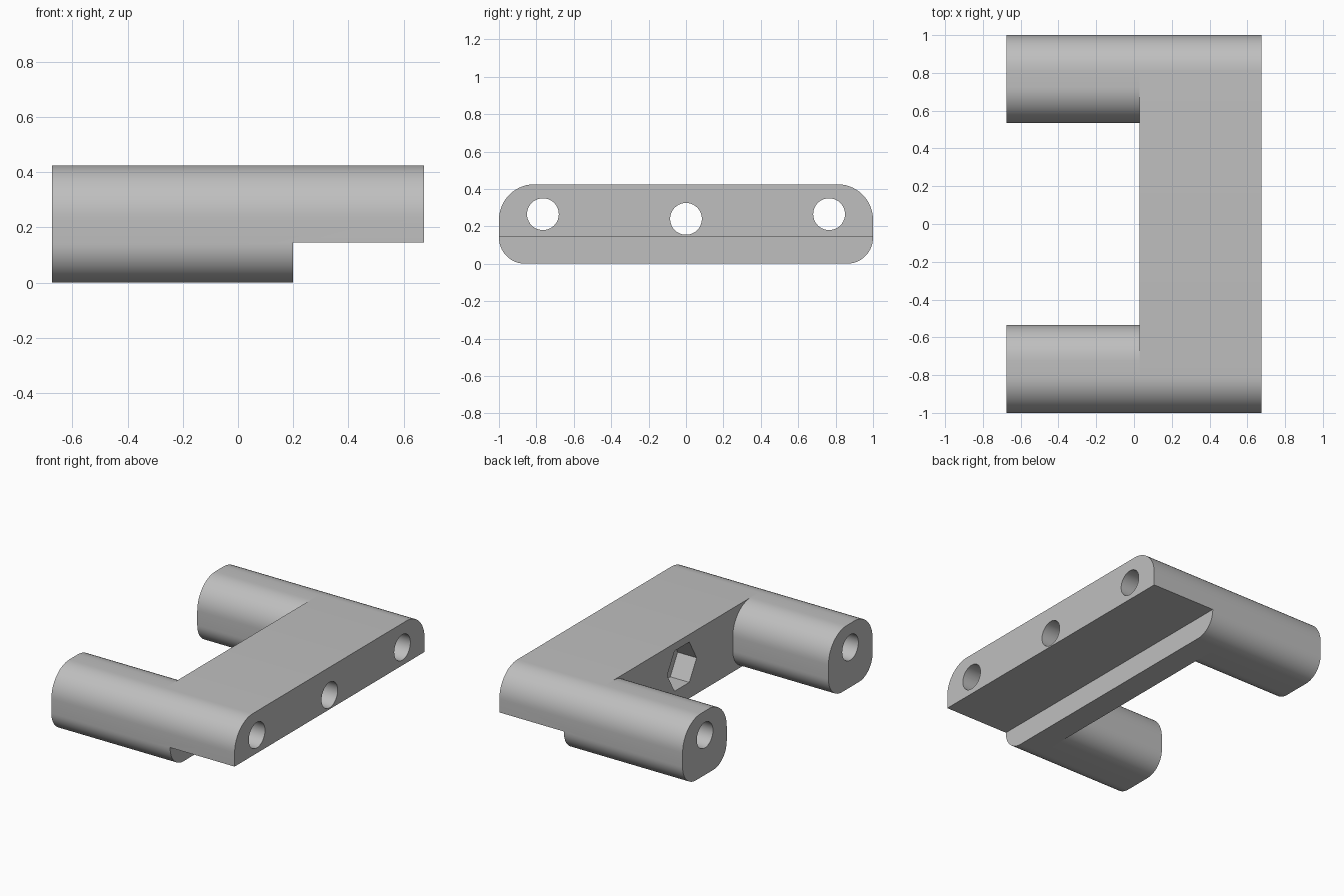
import bpy, bmesh, math
from mathutils import Matrix

cube = bpy.data.objects.get("Cube")
if cube:
    bpy.data.objects.remove(cube, do_unlink=True)

BACK, INNER, STEP, FRONT = -0.675, 0.03, 0.2, 0.675
HEIGHT, STEP_Z = 0.425, 0.145
TOP_R, LOW_R, ARM_W = 0.19, 0.14, 0.465

grey = bpy.data.materials.new("plain grey")
grey.use_nodes = True
grey.diffuse_color = (0.52, 0.52, 0.52, 1)
grey.node_tree.nodes["Principled BSDF"].inputs["Base Color"].default_value = grey.diffuse_color


def rounded_outline(y0, y1, steps=14):
    """Rounded rectangle in y and z, larger radius at the top."""
    corners = [(y1 - LOW_R, LOW_R, LOW_R, -90), (y1 - TOP_R, HEIGHT - TOP_R, TOP_R, 0),
               (y0 + TOP_R, HEIGHT - TOP_R, TOP_R, 90), (y0 + LOW_R, LOW_R, LOW_R, 180)]
    points = []
    for cy, cz, r, start in corners:
        for i in range(steps + 1):
            a = math.radians(start + 90 * i / steps)
            points.append((cy + r * math.cos(a), cz + r * math.sin(a)))
    return points


def polygon(y, z, radius, sides):
    return [(y + radius * math.cos(math.tau * i / sides),
             z + radius * math.sin(math.tau * i / sides)) for i in range(sides)]


def extrude(name, outline, x0, x1):
    """Solid made by extruding a y-z outline along x."""
    bm = bmesh.new()
    face = bm.faces.new([bm.verts.new((x0, y, z)) for y, z in outline])
    out = bmesh.ops.extrude_face_region(bm, geom=[face])
    moved = [v for v in out["geom"] if isinstance(v, bmesh.types.BMVert)]
    bmesh.ops.translate(bm, verts=moved, vec=(x1 - x0, 0, 0))
    bmesh.ops.recalc_face_normals(bm, faces=bm.faces)
    mesh = bpy.data.meshes.new(name)
    bm.to_mesh(mesh)
    bm.free()
    mesh.materials.append(grey)
    obj = bpy.data.objects.new(name, mesh)
    bpy.context.collection.objects.link(obj)
    return obj


def combine(target, tool, operation):
    bpy.context.view_layer.objects.active = target
    mod = target.modifiers.new(operation.lower(), "BOOLEAN")
    mod.operation, mod.solver, mod.object = operation, "EXACT", tool
    bpy.ops.object.modifier_apply(modifier=mod.name)
    bpy.data.objects.remove(tool, do_unlink=True)


# Crossbar with its stepped underside
bracket = extrude("bracket", rounded_outline(-1, 1), INNER, FRONT)
step = [(-1.2, -0.2), (1.2, -0.2), (1.2, STEP_Z), (-1.2, STEP_Z)]
combine(bracket, extrude("step_cutter", step, STEP, FRONT + 0.2), "DIFFERENCE")

# Two rounded arms, each with a hole along its full length
for y0 in (-1, 1 - ARM_W):
    combine(bracket, extrude("arm", rounded_outline(y0, y0 + ARM_W), BACK, INNER), "UNION")
for y in (-0.765, 0.765):
    combine(bracket, extrude("arm_hole", polygon(y, 0.265, 0.085, 40), BACK - 0.2, FRONT + 0.2),
            "DIFFERENCE")

# Centre bolt hole and hexagonal nut recess
combine(bracket, extrude("bolt_hole", polygon(0, 0.24, 0.085, 40), INNER - 0.2, FRONT + 0.2),
        "DIFFERENCE")
combine(bracket, extrude("nut_recess", polygon(0, 0.24, 0.155, 6), INNER - 0.2, INNER + 0.14),
        "DIFFERENCE")

# Smooth curved walls, sharp corners
bpy.ops.object.select_all(action="DESELECT")
bracket.select_set(True)
bpy.context.view_layer.objects.active = bracket
bpy.ops.object.shade_smooth_by_angle(angle=math.radians(30))
